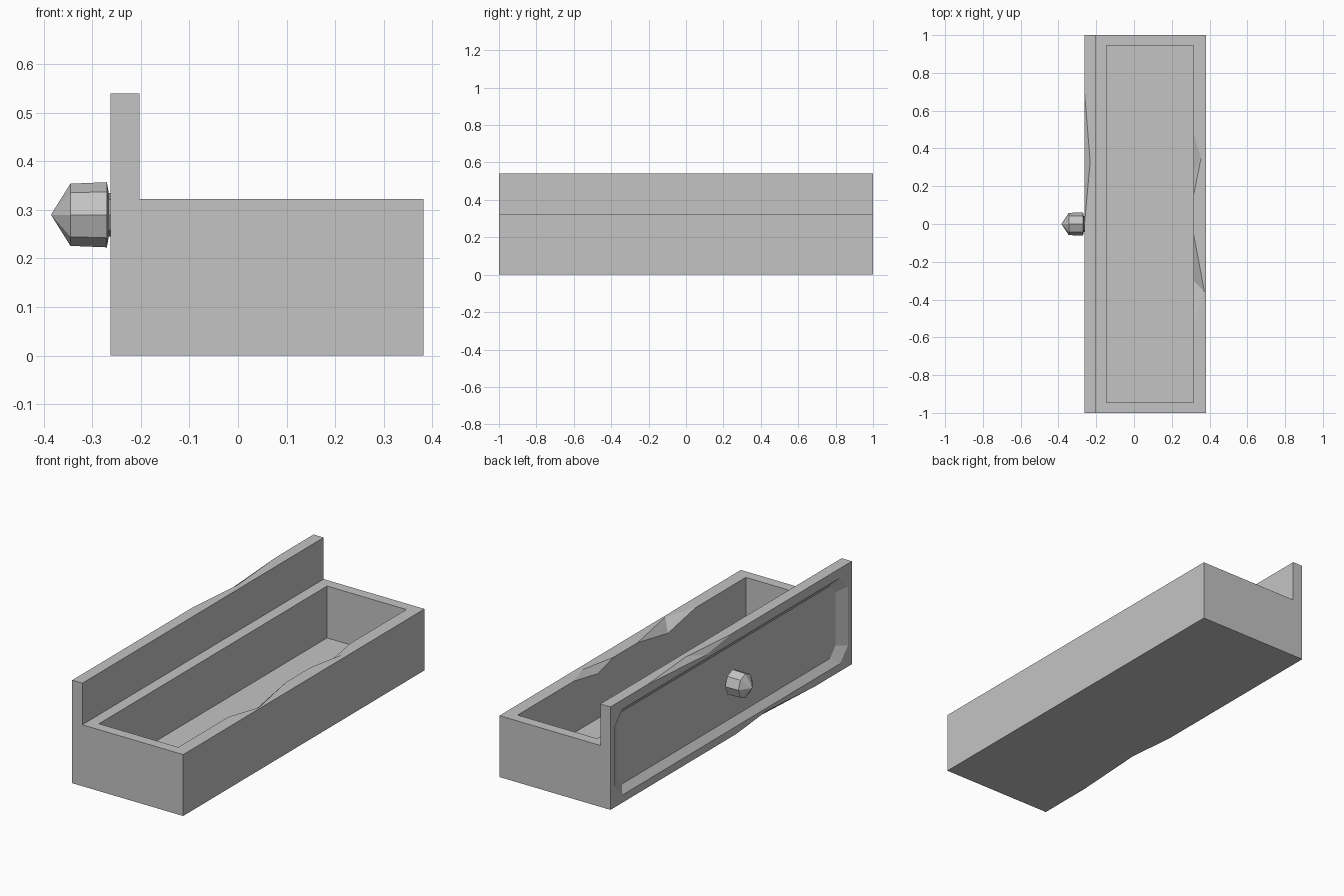
import bpy, bmesh, math
from mathutils import Vector, Matrix

cube = bpy.data.objects.get("Cube")
if cube:
    bpy.data.objects.remove(cube, do_unlink=True)

grey = bpy.data.materials.new("plain_grey")
grey.use_nodes = True
grey.diffuse_color = (0.55, 0.55, 0.55, 1)
grey.node_tree.nodes["Principled BSDF"].inputs["Base Color"].default_value = (0.55, 0.55, 0.55, 1)


def finish(bm, name):
    bmesh.ops.recalc_face_normals(bm, faces=bm.faces)
    mesh = bpy.data.meshes.new(name)
    bm.to_mesh(mesh)
    bm.free()
    mesh.materials.append(grey)
    obj = bpy.data.objects.new(name, mesh)
    bpy.context.collection.objects.link(obj)
    return obj


def hull(points, name):
    bm = bmesh.new()
    for p in points:
        bm.verts.new(p)
    bmesh.ops.convex_hull(bm, input=bm.verts)
    return finish(bm, name)


def carve(target, cutter):
    """Subtract the cutter, bake the result and discard the cutter."""
    cutter.hide_render = True
    mod = target.modifiers.new("carve", 'BOOLEAN')
    mod.operation, mod.solver, mod.object = 'DIFFERENCE', 'EXACT', cutter
    bpy.context.view_layer.update()
    graph = bpy.context.evaluated_depsgraph_get()
    baked = bpy.data.meshes.new_from_object(target.evaluated_get(graph))
    target.modifiers.clear()
    target.data = baked
    bpy.data.objects.remove(cutter, do_unlink=True)


def chip(a, b, c, d):
    """Wedge between edge points a, b and face points c, d, pushed past the surface."""
    a, b, c, d = map(Vector, (a, b, c, d))
    mid = (c + d) / 2
    grow = 0.15
    return hull([a + (a - mid) * grow, b + (b - mid) * grow,
                 c + (c - d) * grow, d + (d - c) * grow], "chip_cutter")


# Drawer body: L-shaped section with the tall face panel, run along y
BACK, FACE, PANEL, RIM, TOP = 0.382, -0.262, -0.203, 0.322, 0.54
profile = [(FACE, 0), (BACK, 0), (BACK, RIM), (PANEL, RIM), (PANEL, TOP), (FACE, TOP)]
bm = bmesh.new()
section = bm.faces.new([bm.verts.new((x, -1, z)) for x, z in profile])
run = bmesh.ops.extrude_face_region(bm, geom=[section])
bmesh.ops.translate(bm, vec=(0, 2, 0), verts=[v for v in run["geom"] if isinstance(v, bmesh.types.BMVert)])
drawer = finish(bm, "drawer_body")

# Open compartment
INNER = 0.315
carve(drawer, hull([(x, y, z) for x in (-0.145, INNER) for y in (-0.945, 0.945)
                    for z in (0.05, 0.4)], "compartment_cutter"))


# Recessed face panel with clipped corners and sloping sides
def octagon(x, half_y, half_z, clip_y, clip_z, mid_z=0.265):
    return [(x, sy * y, mid_z + sz * z) for sy in (-1, 1) for sz in (-1, 1)
            for y, z in ((half_y, half_z - clip_z), (half_y - clip_y, half_z))]


outer = octagon(FACE, 0.967, 0.225, 0.065, 0.07)
inner = octagon(FACE + 0.03, 0.907, 0.19, 0.045, 0.05)
beyond = [Vector(o) + (Vector(o) - Vector(i)) * 0.2 for o, i in zip(outer, inner)]
carve(drawer, hull(beyond + inner, "recess_cutter"))

# Worn chips: two on the back rim, one on the panel top, one under the panel
carve(drawer, chip((INNER, 0.48, RIM), (INNER, 0.15, RIM), (0.355, 0.35, RIM), (INNER, 0.28, 0.285)))
carve(drawer, chip((INNER, -0.05, RIM), (INNER, -0.53, RIM), (0.373, -0.36, RIM), (INNER, -0.3, 0.275)))
carve(drawer, chip((FACE, 0.7, TOP), (FACE, 0, TOP), (-0.232, 0.33, TOP), (FACE, 0.2, 0.51)))
carve(drawer, chip((FACE, -0.04, 0), (FACE, -0.7, 0), (-0.237, -0.29, 0), (FACE, -0.29, 0.025)))

# Faceted knob: rings of eight points closed by a pointed tip
bm = bmesh.new()
rings = []
for x, r in ((-0.255, 0.045), (-0.266, 0.045), (-0.27, 0.067), (-0.345, 0.064)):
    rings.append([bm.verts.new((x, 0.92 * r * math.sin(i * math.pi / 4), 0.29 + r * math.cos(i * math.pi / 4)))
                  for i in range(8)])
tip = bm.verts.new((-0.385, 0, 0.29))
bm.faces.new(rings[0])
for i in range(8):
    j = (i + 1) % 8
    for near, far in zip(rings, rings[1:]):
        bm.faces.new((near[i], near[j], far[j], far[i]))
    bm.faces.new((rings[-1][i], rings[-1][j], tip))
finish(bm, "knob")
